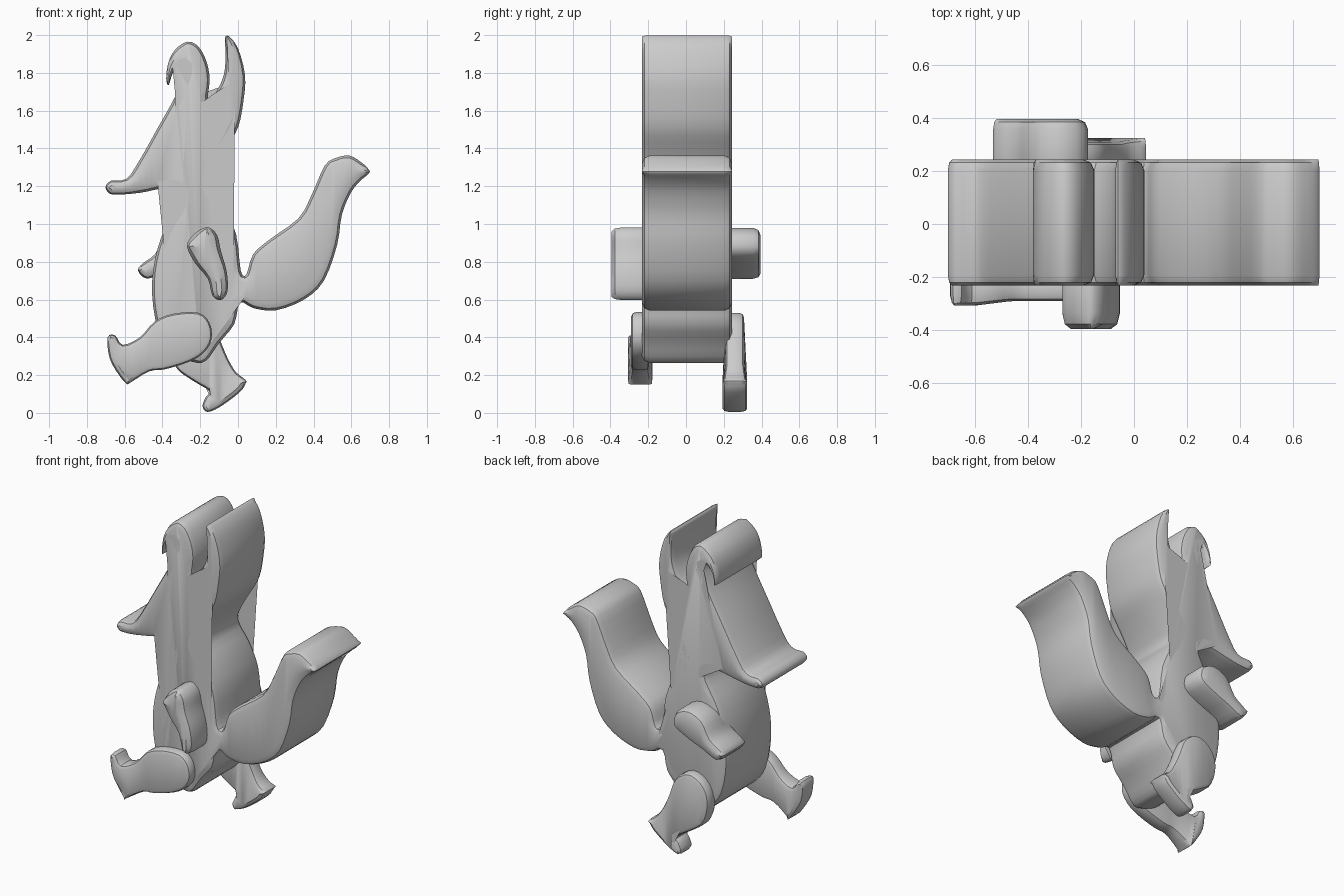
import bpy, bmesh
from mathutils import Vector

if "Cube" in bpy.data.objects:
    bpy.data.objects.remove(bpy.data.objects["Cube"])


def smooth_loop(points, steps=3):
    """Closed Catmull-Rom curve through the points."""
    p = [Vector(q) for q in points]
    n, out = len(p), []
    for i in range(n):
        a, b, c, d = p[i - 1], p[i], p[(i + 1) % n], p[(i + 2) % n]
        for k in range(steps):
            t = k / steps
            out.append(0.5 * (2 * b + (c - a) * t + (2 * a - 5 * b + 4 * c - d) * t * t
                              + (3 * b - a - 3 * c + d) * t ** 3))
    return out


def slab(name, points, y0, y1, bevel, flare=None):
    """Clockwise x-z outline given depth in y, with rounded rims."""
    loop = smooth_loop(points)
    n = len(loop)
    inward = []
    for i in range(n):
        d = (loop[(i + 1) % n] - loop[i - 1]).normalized()
        inward.append(Vector((d.y, -d.x)))
    # inset stays below the radius of the largest circle that fits inside at each point
    inset = []
    for p, v in zip(loop, inward):
        radii = [(q - p).length_squared / (2 * (q - p).dot(v))
                 for q in loop if (q - p).dot(v) > 1e-5]
        inset.append(min([bevel] + [0.7 * r for r in radii]))
    mid, half = (y0 + y1) / 2, (y1 - y0) / 2
    rim = [(1, 0), (0.3, 0.3), (0, 1)]
    levels = [(bevel * a - half, f) for a, f in reversed(rim)] + [(half - bevel * a, f) for a, f in rim]
    bm = bmesh.new()
    rings = []
    for y, f in levels:
        ring = []
        for p, v, s in zip(loop, inward, inset):
            q = p + v * s * f
            k = flare(p.x, p.y) if flare else 1
            ring.append(bm.verts.new((q.x, mid + y * k, q.y)))
        rings.append(ring)
    for a, b in zip(rings, rings[1:]):
        for i in range(n):
            j = (i + 1) % n
            bm.faces.new((a[i], a[j], b[j], b[i]))
    caps = [bm.faces.new(rings[0][::-1]), bm.faces.new(rings[-1])]
    bmesh.ops.triangulate(bm, faces=caps)
    bmesh.ops.recalc_face_normals(bm, faces=bm.faces)
    me = bpy.data.meshes.new(name)
    bm.to_mesh(me)
    bm.free()
    ob = bpy.data.objects.new(name, me)
    bpy.context.collection.objects.link(ob)
    bpy.ops.object.select_all(action='DESELECT')
    ob.select_set(True)
    bpy.context.view_layer.objects.active = ob
    bpy.ops.object.shade_smooth_by_angle(angle=0.6)


def ramp(t):
    return max(0, min(1, t))


# Body silhouette: snout, curled ear, straight ear, tail, torso
snout_top = [(-.70, 1.20), (-.67, 1.23), (-.59, 1.24), (-.52, 1.34), (-.43, 1.50), (-.325, 1.69)]
curled_ear = [(-.28, 1.82), (-.305, 1.845), (-.345, 1.80), (-.367, 1.735), (-.38, 1.77), (-.37, 1.85),
              (-.335, 1.92), (-.27, 1.965), (-.21, 1.94), (-.165, 1.855), (-.15, 1.76), (-.16, 1.66)]
straight_ear = [(-.115, 1.70), (-.075, 1.79), (-.065, 1.90), (-.07, 1.98), (-.05, 1.995),
                (0, 1.93), (.037, 1.79), (.03, 1.66), (0, 1.51), (-.07, 1.39), (-.125, 1.29)]
back = [(-.15, 1.20), (-.075, 1.09), (-.01, .945), (.015, .75), (.045, .735)]
tail = [(.08, .84), (.17, .92), (.32, 1.03), (.39, 1.155), (.46, 1.31), (.52, 1.35), (.59, 1.362),
        (.655, 1.325), (.695, 1.285), (.69, 1.265), (.65, 1.23), (.60, 1.17), (.55, 1.05), (.525, .89),
        (.455, .70), (.35, .60), (.20, .543), (.08, .555), (.01, .585)]
torso = [(-.02, .47), (-.10, .37), (-.17, .275), (-.24, .27), (-.34, .32), (-.42, .43), (-.455, .63),
         (-.44, .81), (-.39, .97), (-.31, 1.11), (-.30, 1.17)]
chin = [(-.335, 1.193), (-.42, 1.185), (-.52, 1.165), (-.65, 1.155), (-.69, 1.17)]
slab("body", snout_top + curled_ear + straight_ear + back + tail + torso + chin,
     -.232, .243, .04)

# Arms
slab("front_arm", [(-.27, .88), (-.24, .94), (-.19, .975), (-.15, .98), (-.11, .94), (-.09, .855),
                   (-.06, .75), (-.055, .645), (-.09, .597), (-.135, .62), (-.16, .71), (-.225, .79)],
     -.395, -.15, .06)
slab("back_arm", [(-.53, .755), (-.50, .795), (-.44, .84), (-.38, .94), (-.28, .98), (-.19, .94),
                  (-.18, .85), (-.28, .79), (-.38, .75), (-.48, .71)],
     .15, .395, .04)

# Legs, a little thicker at the feet
slab("front_leg", [(-.69, .40), (-.65, .41), (-.61, .36), (-.52, .40), (-.44, .485), (-.34, .525),
                   (-.21, .53), (-.15, .475), (-.14, .39), (-.18, .32), (-.26, .27), (-.39, .23),
                   (-.47, .22), (-.57, .16), (-.59, .155), (-.63, .20), (-.68, .29)],
     -.29, -.195, .025, lambda x, z: 1 + .35 * ramp((-.48 - x) / .12))
slab("back_leg", [(-.36, .42), (-.31, .50), (-.22, .53), (-.13, .47), (-.085, .36), (-.05, .28),
                  (-.01, .215), (.04, .175), (.04, .155), (.01, .11), (-.09, .035), (-.16, .005), (-.188, .035),
                  (-.17, .085), (-.15, .115), (-.23, .165), (-.32, .23), (-.36, .32)],
     .21, .307, .025, lambda x, z: 1 + .35 * ramp((.26 - z) / .1))
